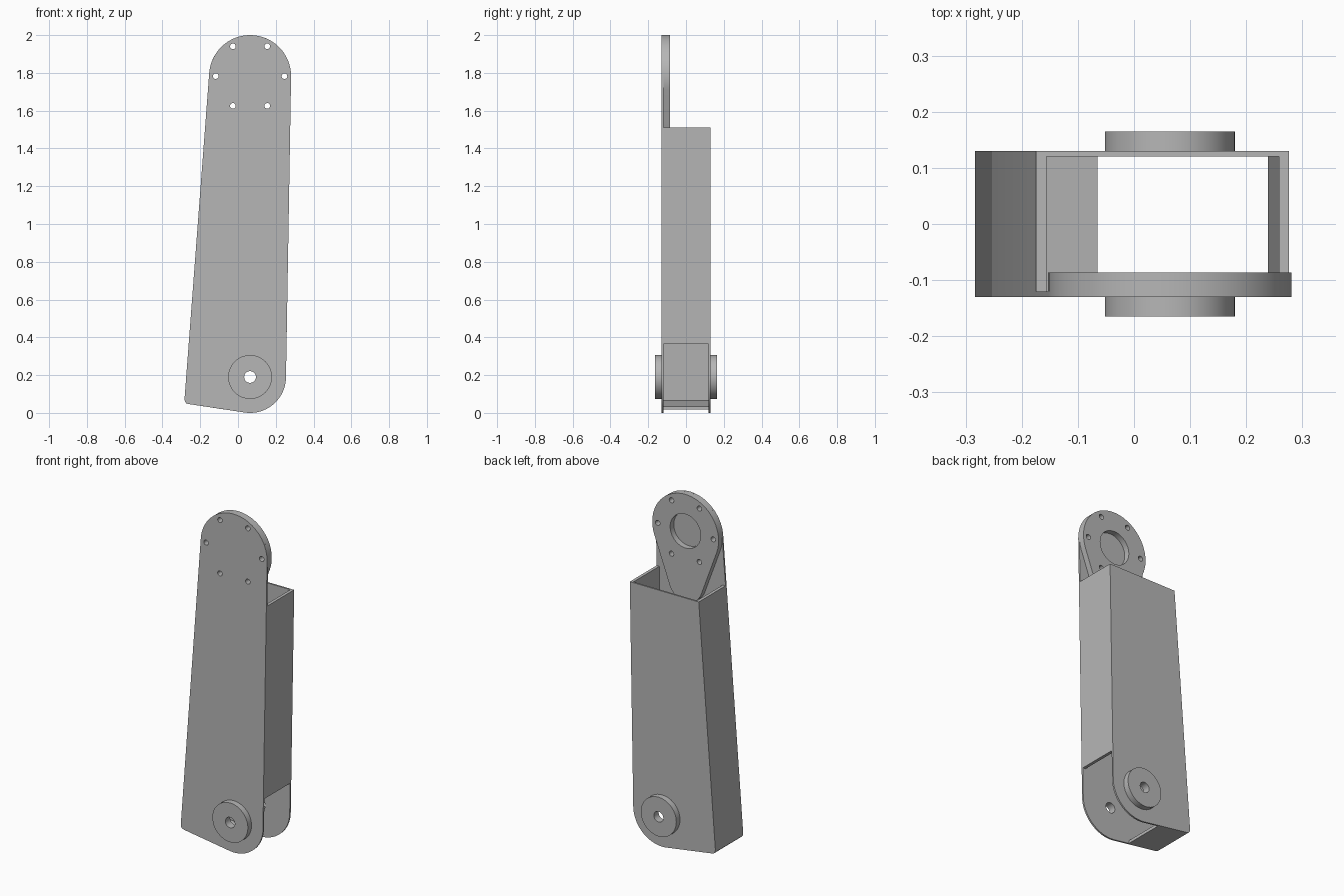
import bpy, math
from math import cos, sin, radians

cube = bpy.data.objects.get("Cube")
if cube:
    bpy.data.objects.remove(cube, do_unlink=True)

grey = bpy.data.materials.new("plain grey")
grey.use_nodes = True
colour = (0.47, 0.47, 0.47, 1)
grey.diffuse_color = colour
grey.node_tree.nodes["Principled BSDF"].inputs["Base Color"].default_value = colour

CX = 0.064                      # shared axis of both pivots
LOW, LOW_R = 0.19, 0.19         # lower pivot height and end radius
HIGH, HIGH_R = 1.783, 0.217     # upper pivot height and end radius
BOX_TOP = 1.51
WALL_Y, FACE_Y = 0.12, 0.13     # inner and outer faces of the side plates


def arc(z, r, start, end, x=CX, steps=40):
    """Points on an arc, angles in degrees."""
    angles = [radians(start + (end - start) * i / steps) for i in range(steps + 1)]
    return [(x + r * cos(a), z + r * sin(a)) for a in angles]


def circle(z, r, x=CX, steps=48):
    return arc(z, r, 0, 360, x, steps)[:-1]


def slab(name, loops, y0, y1):
    """Solid between y0 and y1 from an outline followed by hole loops in x and z."""
    curve = bpy.data.curves.new(name, 'CURVE')
    curve.dimensions = '2D'
    curve.fill_mode = 'BOTH'
    curve.extrude = abs(y1 - y0) / 2
    for loop in loops:
        spline = curve.splines.new('POLY')
        spline.points.add(len(loop) - 1)
        for point, (x, z) in zip(spline.points, loop):
            point.co = (x, z, 0, 1)
        spline.use_cyclic_u = True
    obj = bpy.data.objects.new(name, curve)
    bpy.context.collection.objects.link(obj)
    obj.location.y = (y0 + y1) / 2
    obj.rotation_euler.x = radians(90)
    bpy.ops.object.select_all(action='DESELECT')
    obj.select_set(True)
    bpy.context.view_layer.objects.active = obj
    bpy.ops.object.convert(target='MESH')
    obj = bpy.context.object
    bpy.ops.object.mode_set(mode='EDIT')
    bpy.ops.mesh.select_all(action='SELECT')
    bpy.ops.mesh.remove_doubles(threshold=0.0001)
    bpy.ops.mesh.normals_make_consistent(inside=False)
    bpy.ops.object.mode_set(mode='OBJECT')
    bpy.ops.object.shade_smooth_by_angle(angle=radians(30))
    obj.data.materials.clear()
    obj.data.materials.append(grey)
    return obj


# Shared outline pieces
heel = [(-0.283, 0.075), (-0.281, 0.060), (-0.274, 0.051), (-0.262, 0.047)]
toe = arc(LOW, LOW_R, -98.4, -1)
top_left, top_right = (-0.1743, BOX_TOP), (0.2764, BOX_TOP)
pivot_hole = circle(LOW, 0.031)
bolts = [circle(HIGH + 0.182 * sin(radians(a)), 0.015, CX + 0.182 * cos(radians(a)), 20)
         for a in range(0, 360, 60)]

# Side plates
slab("front_plate", [heel + toe + arc(HIGH, HIGH_R, -1, 175.7), pivot_hole] + bolts,
     -FACE_Y, -WALL_Y)
slab("back_plate", [heel + toe + [top_right, top_left], pivot_hole], WALL_Y, FACE_Y)

# Narrow walls joining the plates
slab("sloped_wall_and_floor",
     [[top_left] + heel + [(-0.065, 0.017), (-0.065, 0.035), (-0.264, 0.066),
                           (-0.156, BOX_TOP)]], -WALL_Y, WALL_Y)
slab("straight_wall",
     [[top_right, (0.257, 0.365), (0.239, 0.365), (0.2584, BOX_TOP)]], -WALL_Y, WALL_Y)

# Teardrop mounting pad behind the top of the front plate
pad = arc(HIGH, HIGH_R, -20, 200) + arc(1.475, 0.11, 200, 340)
slab("mounting_pad", [pad, circle(HIGH, 0.1)] + bolts, -WALL_Y, -0.086)

# Pivot bosses
for name, side in (("front_boss", -1), ("back_boss", 1)):
    slab(name, [circle(LOW, 0.116), pivot_hole], side * FACE_Y, side * 0.165)
